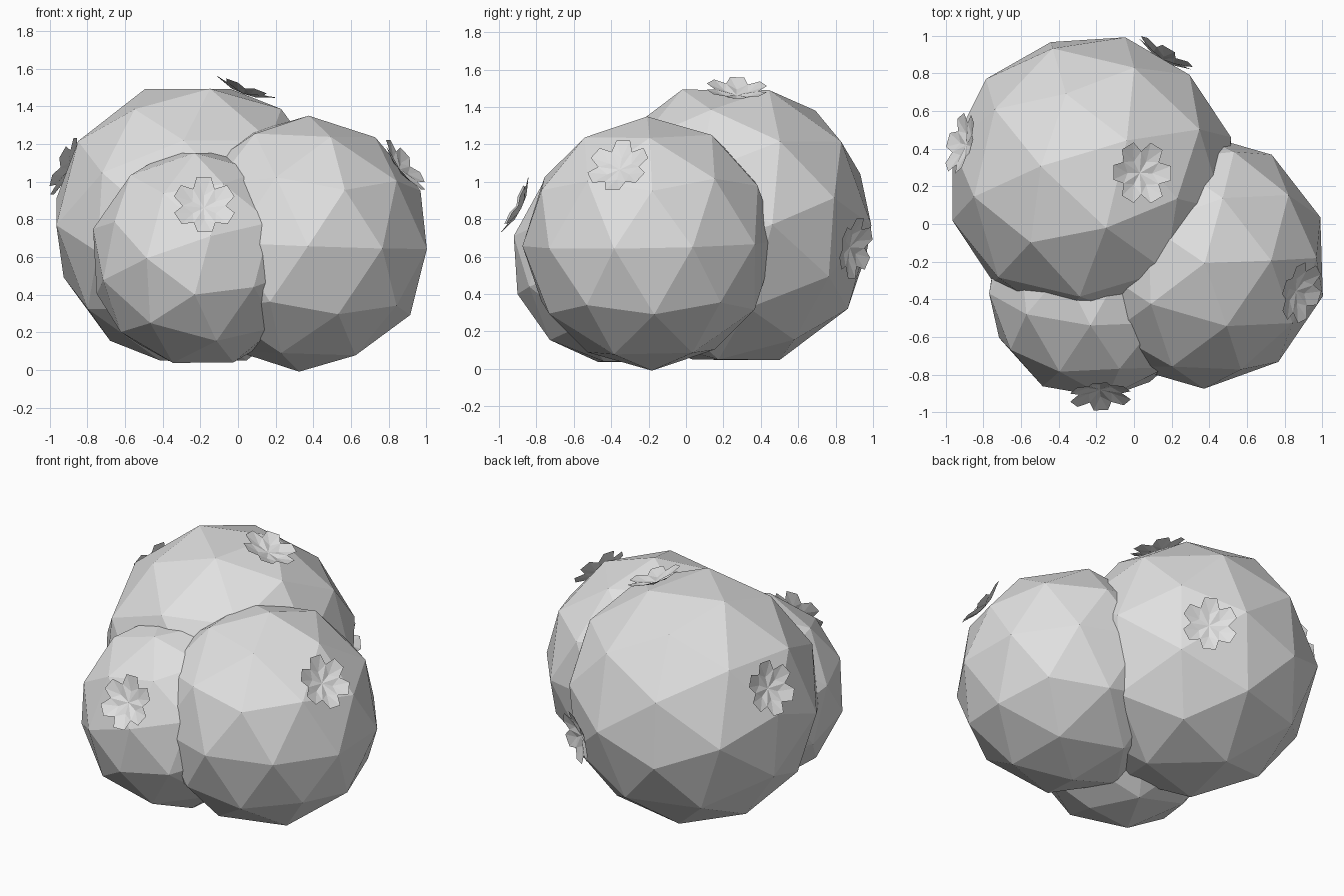
import bpy, bmesh, math
from mathutils import Vector, Matrix

cube = bpy.data.objects.get("Cube")
if cube:
    bpy.data.objects.remove(cube, do_unlink=True)

grey = bpy.data.materials.new("light_grey")
grey.use_nodes = True
grey.diffuse_color = (0.75, 0.75, 0.75, 1)
grey.node_tree.nodes["Principled BSDF"].inputs["Base Color"].default_value = (0.75, 0.75, 0.75, 1)


def frame(origin, axis, side):
    """Matrix with local z along axis and local x towards side."""
    z = Vector(axis).normalized()
    x = Vector(side)
    x = (x - z * x.dot(z)).normalized()
    m = Matrix((x, z.cross(x), z)).transposed().to_4x4()
    m.translation = Vector(origin)
    return m


def finish(name, bm, matrix):
    mesh = bpy.data.meshes.new(name)
    bm.transform(matrix)
    bm.to_mesh(mesh)
    bm.free()
    mesh.materials.append(grey)
    obj = bpy.data.objects.new(name, mesh)
    bpy.context.collection.objects.link(obj)


def lobe(name, centre, radius, axis, side):
    """Faceted round lobe."""
    bm = bmesh.new()
    bmesh.ops.create_icosphere(bm, subdivisions=2, radius=radius)
    finish(name, bm, frame(centre, axis, side))


def flower(name, centre, point, petals=6):
    """Shallow six-petal blossom at a point, facing away from the lobe centre."""
    out = (Vector(point) - Vector(centre)).normalized()
    bm = bmesh.new()
    step = math.tau / petals

    def vert(r, a, h):
        return bm.verts.new((r * math.cos(a), r * math.sin(a), h))

    middle = vert(0, 0, 0)
    valleys = [vert(0.115, (i - 0.5) * step, 0.025) for i in range(petals)]
    for i in range(petals):
        a = i * step
        inner = vert(0.07, a, 0.005)
        left, right = valleys[i], valleys[(i + 1) % petals]
        tip_a = vert(0.168, a - 0.23, 0.04)
        tip_b = vert(0.168, a + 0.23, 0.04)
        for face in ((middle, left, inner), (middle, inner, right),
                     (inner, left, tip_a), (inner, tip_a, tip_b),
                     (inner, tip_b, right)):
            bm.faces.new(face)
    side = (0, 0, 1) if abs(out.z) < 0.8 else (1, 0, 0)
    finish(name, bm, frame(point, out, side))


# Three overlapping lobes, each turned its own way
back = (-0.225, 0.24, 0.77)
right = (0.35, -0.195, 0.67)
front = (-0.20, -0.345, 0.595)
lobe("back_lobe", back, 0.772, (-0.176, 0.584, 0.79), (-0.38, -0.785, 0.49))
lobe("side_lobe", right, 0.68, (0.32, -0.85, 0.42), (0.83, 0.433, 0.245))
lobe("front_lobe", front, 0.59, (-0.05, -0.94, -0.33), (0.985, 0.1, 0.09))

# Blossoms
flower("top_flower", back, (0.03, 0.27, 1.465))
flower("side_flower", back, (-0.89, 0.42, 1.065))
flower("back_flower", back, (0.15, 0.875, 0.65))
flower("left_flower", right, (0.86, -0.355, 1.065))
flower("front_flower", front, (-0.18, -0.88, 0.86))
